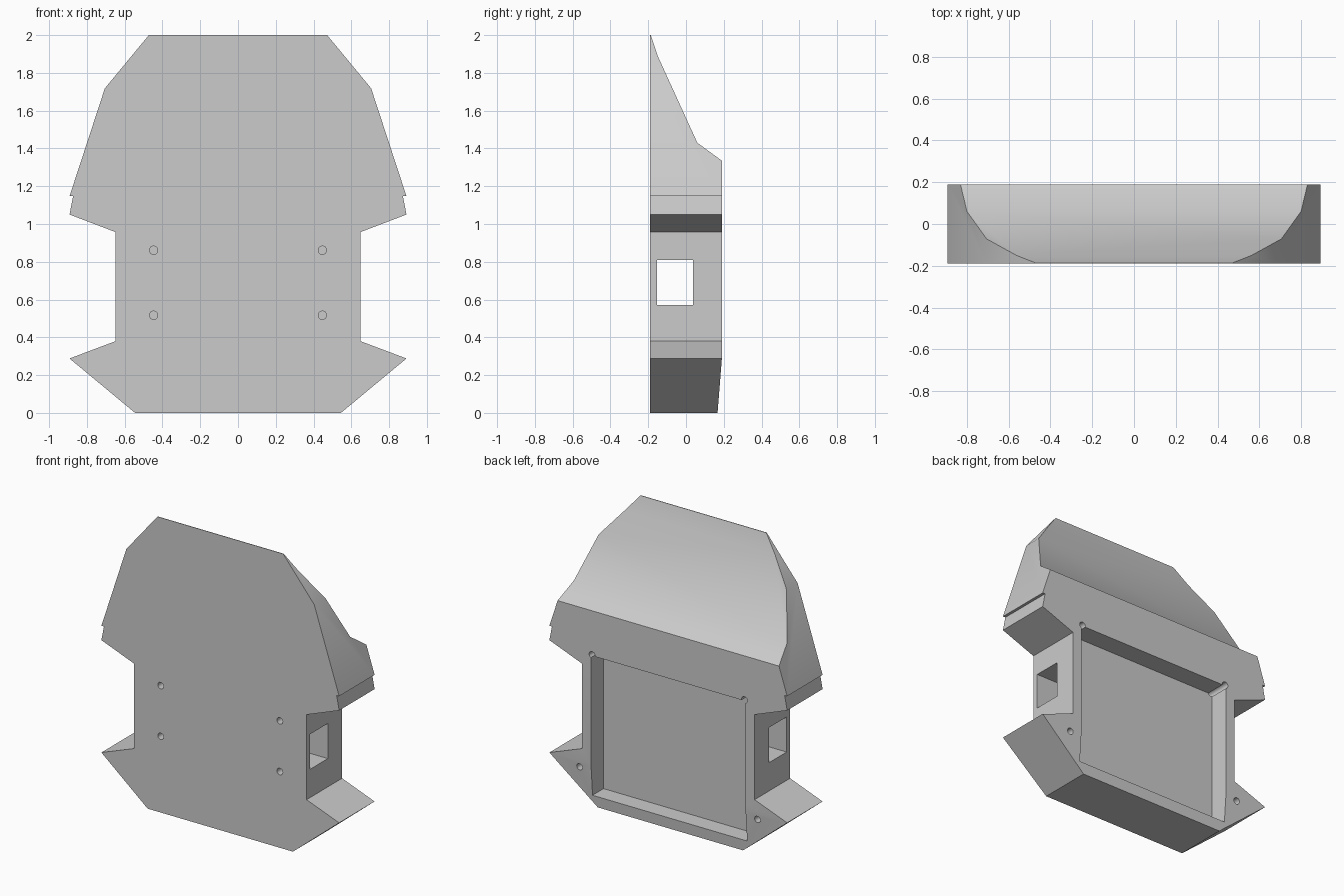
import bpy
import bmesh
import math

cube = bpy.data.objects.get("Cube")
if cube:
    bpy.data.objects.remove(cube)

FRONT, BACK = -0.19, 0.19

grey = bpy.data.materials.new("plain_grey")
grey.use_nodes = True
colour = (0.6, 0.6, 0.6, 1)
grey.diffuse_color = colour
grey.node_tree.nodes["Principled BSDF"].inputs["Base Color"].default_value = colour


def prism(name, points, direction):
    """Extrude a closed 3D polygon along a direction."""
    bm = bmesh.new()
    face = bm.faces.new([bm.verts.new(p) for p in points])
    grown = bmesh.ops.extrude_face_region(bm, geom=[face])
    moved = [g for g in grown["geom"] if isinstance(g, bmesh.types.BMVert)]
    bmesh.ops.translate(bm, vec=direction, verts=moved)
    bmesh.ops.recalc_face_normals(bm, faces=bm.faces)
    mesh = bpy.data.meshes.new(name)
    bm.to_mesh(mesh)
    bm.free()
    obj = bpy.data.objects.new(name, mesh)
    bpy.context.collection.objects.link(obj)
    mesh.materials.append(grey)
    return obj


def box(name, x, y, z):
    """Box from three (low, high) ranges."""
    base = [(x[0], y[0], z[0]), (x[1], y[0], z[0]), (x[1], y[0], z[1]), (x[0], y[0], z[1])]
    return prism(name, base, (0, y[1] - y[0], 0))


def hole(name, x, z, y, radius=0.022, sides=24):
    """Round cutter running along y."""
    turns = [2 * math.pi * i / sides for i in range(sides)]
    ring = [(x + radius * math.cos(a), y[0], z + radius * math.sin(a)) for a in turns]
    return prism(name, ring, (0, y[1] - y[0], 0))


def cut(target, cutter, operation="DIFFERENCE"):
    """Apply a boolean and discard the cutter."""
    cutter.hide_render = True
    mod = target.modifiers.new("cut", "BOOLEAN")
    mod.operation = operation
    mod.solver = "EXACT"
    mod.object = cutter
    bpy.context.view_layer.objects.active = target
    bpy.ops.object.modifier_apply(modifier=mod.name)
    bpy.data.objects.remove(cutter)


# Body: mirrored front outline, from the base up to the crown
half = [(0.545, 0), (0.892, 0.288), (0.648, 0.38), (0.648, 0.957), (0.892, 1.05),
        (0.873, 1.147), (0.892, 1.147), (0.705, 1.718), (0.472, 2.0)]
outline = half + [(-x, z) for x, z in reversed(half)]
body = prism("body", [(x, FRONT, z) for x, z in outline], (0, BACK - FRONT, 0))

# Sloping crown and slightly raked foot, shaped by the side profile
profile = [(-0.3, -0.1), (0.16, -0.1), (0.167, 0), (BACK, 0.288), (BACK, 1.335),
           (0.06, 1.43), (-0.15, 1.89), (-0.186, 2.0), (-0.19, 2.1), (-0.3, 2.1)]
cut(body, prism("side_profile", [(-1.2, y, z) for y, z in profile], (2.4, 0, 0)), "INTERSECT")

# Rear pocket and sideways tunnel
cut(body, box("pocket", (-0.58, 0.58), (0.055, 0.4), (0.075, 1.03)))
cut(body, box("tunnel", (-1, 1), (-0.153, 0.037), (0.572, 0.81)))

# Screw holes in the front and back
for side in (-1, 1):
    for z in (0.517, 0.861):
        cut(body, hole("front_hole", side * 0.447, z, (-0.4, -0.05)))
    for x, z in ((0.572, 1.036), (0.667, 0.25)):
        cut(body, hole("back_hole", side * x, z, (-0.02, 0.4)))

# Smooth crown, crisp edges
bpy.ops.object.select_all(action="DESELECT")
body.select_set(True)
bpy.context.view_layer.objects.active = body
bpy.ops.object.shade_smooth_by_angle(angle=math.radians(30))
